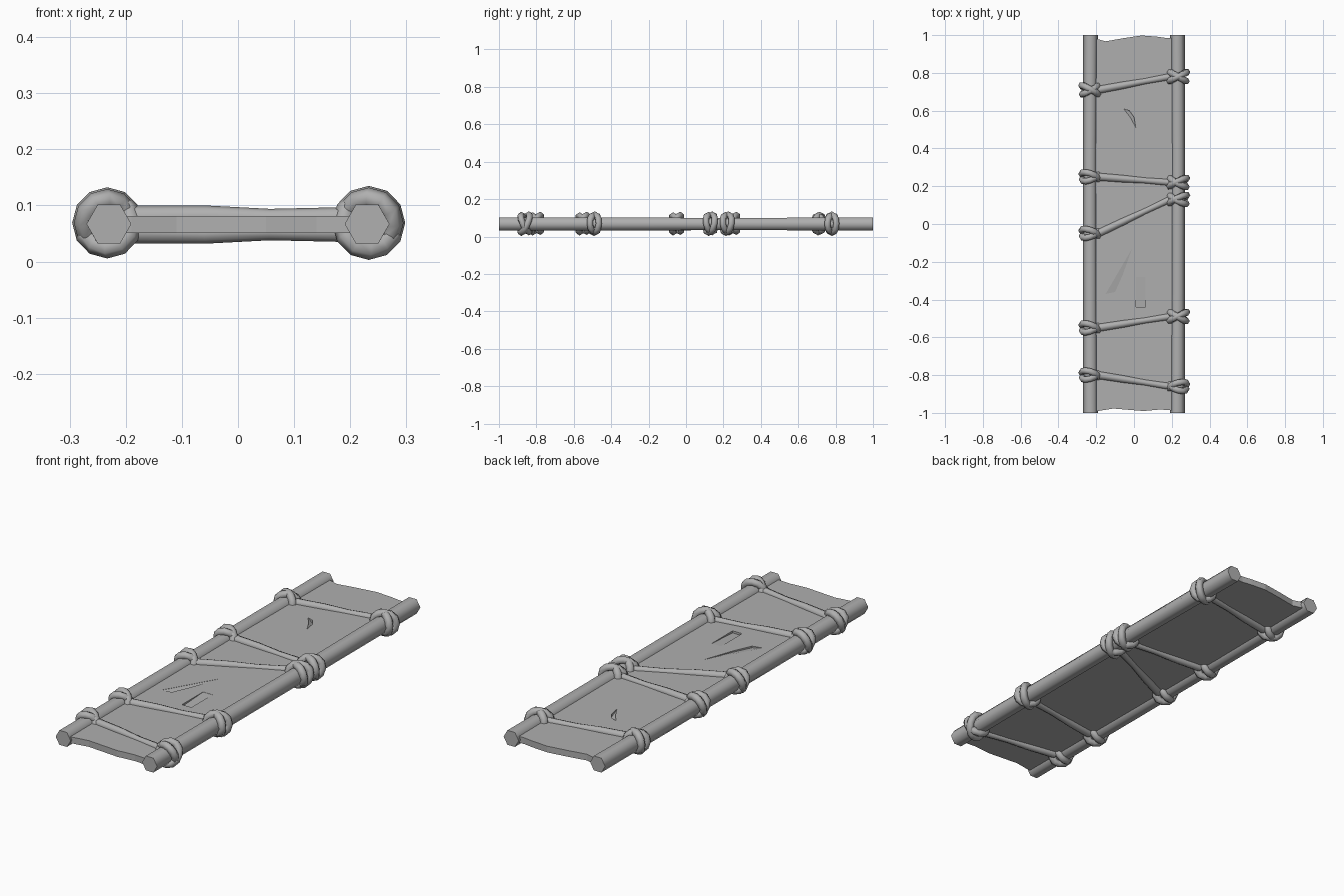
import bpy, bmesh, math
from mathutils import Vector

if "Cube" in bpy.data.objects:
    bpy.data.objects.remove(bpy.data.objects["Cube"])

POLE_X, MID_Z = 0.23, 0.067
grey = bpy.data.materials.new("dark_grey")
grey.diffuse_color = (0.43, 0.43, 0.43, 1)
grey.use_nodes = True
grey.node_tree.nodes["Principled BSDF"].inputs["Base Color"].default_value = grey.diffuse_color


def mesh_object(name, bm):
    bmesh.ops.recalc_face_normals(bm, faces=bm.faces)
    me = bpy.data.meshes.new(name)
    bm.to_mesh(me)
    bm.free()
    me.materials.append(grey)
    ob = bpy.data.objects.new(name, me)
    bpy.context.collection.objects.link(ob)
    return ob


def smooth(ob, degrees):
    bpy.ops.object.select_all(action='DESELECT')
    ob.select_set(True)
    bpy.context.view_layer.objects.active = ob
    bpy.ops.object.shade_smooth_by_angle(angle=math.radians(degrees))


def prism(name, outline, lows, high):
    """Closed slab from an outline with a bottom height per corner."""
    bm = bmesh.new()
    top = [bm.verts.new((x, y, high)) for x, y in outline]
    low = [bm.verts.new((x, y, z)) for (x, y), z in zip(outline, lows)]
    n = len(outline)
    caps = [bm.faces.new(top), bm.faces.new(low[::-1])]
    for i in range(n):
        j = (i + 1) % n
        bm.faces.new((top[i], low[i], low[j], top[j]))
    bmesh.ops.triangulate(bm, faces=caps)
    return mesh_object(name, bm)


def tube(bm, path, radii, sides=6, closed=False):
    """Sweep a round section along a path."""
    rings, n = [], len(path)
    for i, p in enumerate(path):
        a = path[(i - 1) % n] if closed else path[max(i - 1, 0)]
        b = path[(i + 1) % n] if closed else path[min(i + 1, n - 1)]
        t = (b - a).normalized()
        u = t.cross(Vector((0, 1, 0) if closed else (0, 0, 1))).normalized()
        v = t.cross(u)
        rings.append([bm.verts.new(p + radii[i] * (math.cos(k * math.tau / sides) * u
                      + math.sin(k * math.tau / sides) * v)) for k in range(sides)])
    for i in range(n if closed else n - 1):
        r, s = rings[i], rings[(i + 1) % n]
        for k in range(sides):
            m = (k + 1) % sides
            bm.faces.new((r[k], r[m], s[m], s[k]))
    if not closed:
        bm.faces.new(rings[0])
        bm.faces.new(rings[-1][::-1])


# Two hexagonal side poles, softly shaded along their length
for side, name in ((-1, "left_pole"), (1, "right_pole")):
    bm = bmesh.new()
    path = [Vector((side * (POLE_X + dx), y, MID_Z))
            for y, dx in ((-1, 0), (-0.3, 0.002), (0.35, 0.003), (1, 0))]
    tube(bm, path, [0.040, 0.039, 0.038, 0.040])
    smooth(mesh_object(name, bm), 70)

# Bed panel with ragged ends
outline = [(-0.215, -0.99), (-0.19, -0.99), (-0.11, -0.977), (0.05, -0.99), (0.14, -0.982),
           (0.215, -0.988), (0.215, 0.985), (0.17, 0.985), (0.12, 0.992), (0.04, 0.998),
           (-0.06, 0.983), (-0.15, 0.967), (-0.19, 0.978), (-0.215, 0.985)]
panel = prism("bed_panel", outline, [0.051] * len(outline), 0.081)

# Shallow gouges in the top of the panel
gouges = [
    ([(-0.055, 0.61), (-0.02, 0.565), (0.01, 0.51), (0.0, 0.565), (-0.025, 0.60)],
     (0.08, 0.078, 0.08, 0.066, 0.066)),
    ([(-0.01, -0.13), (-0.15, -0.37), (-0.10, -0.36), (-0.06, -0.27)], (0.08, 0.08, 0.073, 0.075)),
    ([(0.01, -0.28), (0.01, -0.44), (0.06, -0.44), (0.06, -0.28)], (0.08, 0.071, 0.071, 0.08)),
]
for pts, lows in gouges:
    cutter = prism("gouge_cutter", pts, lows, 0.12)
    cutter.hide_render = True
    mod = panel.modifiers.new("gouge", 'BOOLEAN')
    mod.operation, mod.object, mod.solver = 'DIFFERENCE', cutter, 'EXACT'
    bpy.context.view_layer.objects.active = panel
    bpy.ops.object.modifier_apply(modifier=mod.name)
    bpy.data.objects.remove(cutter, do_unlink=True)


# Rope knots: two loops round the pole, crossing at a chosen angle
def knot(bm, side, y, phase):
    segs = 12
    r = 0.044 if side < 0 else 0.0465
    for sign, grow in ((-1, -0.002), (1, 0.001)):
        pts = []
        for i in range(segs):
            t = i * math.tau / segs
            pts.append(Vector((side * (POLE_X + 0.003 + (r - 0.001 + grow) * math.cos(t)),
                               y + sign * 0.024 * math.cos(t - phase),
                               0.069 + (r + grow) * math.sin(t))))
        tube(bm, pts, [0.0185] * segs, closed=True)


# Lashings: left y, right y, left and right crossing angle
lashings = [(0.71, 0.78, 0.2, 0.0), (0.25, 0.22, 0.9, 0.3), (-0.05, 0.13, 0.9, 0.4),
            (-0.55, -0.49, 0.9, 0.1), (-0.80, -0.86, 1.0, 1.0)]
for i, (yl, yr, pl, pr) in enumerate(lashings):
    bm = bmesh.new()
    knot(bm, -1, yl, pl)
    knot(bm, 1, yr, pr)
    # Upper and lower strands across the panel
    for z, s in ((0.079, 1), (0.053, -1)):
        path, radii = [], []
        for f, dz, rad in ((0, 0, 0.021), (0.35, 0.002, 0.019),
                           (0.65, -0.001, 0.016), (1, 0, 0.018)):
            path.append(Vector((-0.19 + 0.38 * f, yl + (yr - yl) * f, z + s * dz)))
            radii.append(rad)
        tube(bm, path, radii, sides=8)
    smooth(mesh_object(f"rope_lashing_{i + 1}", bm), 65)
